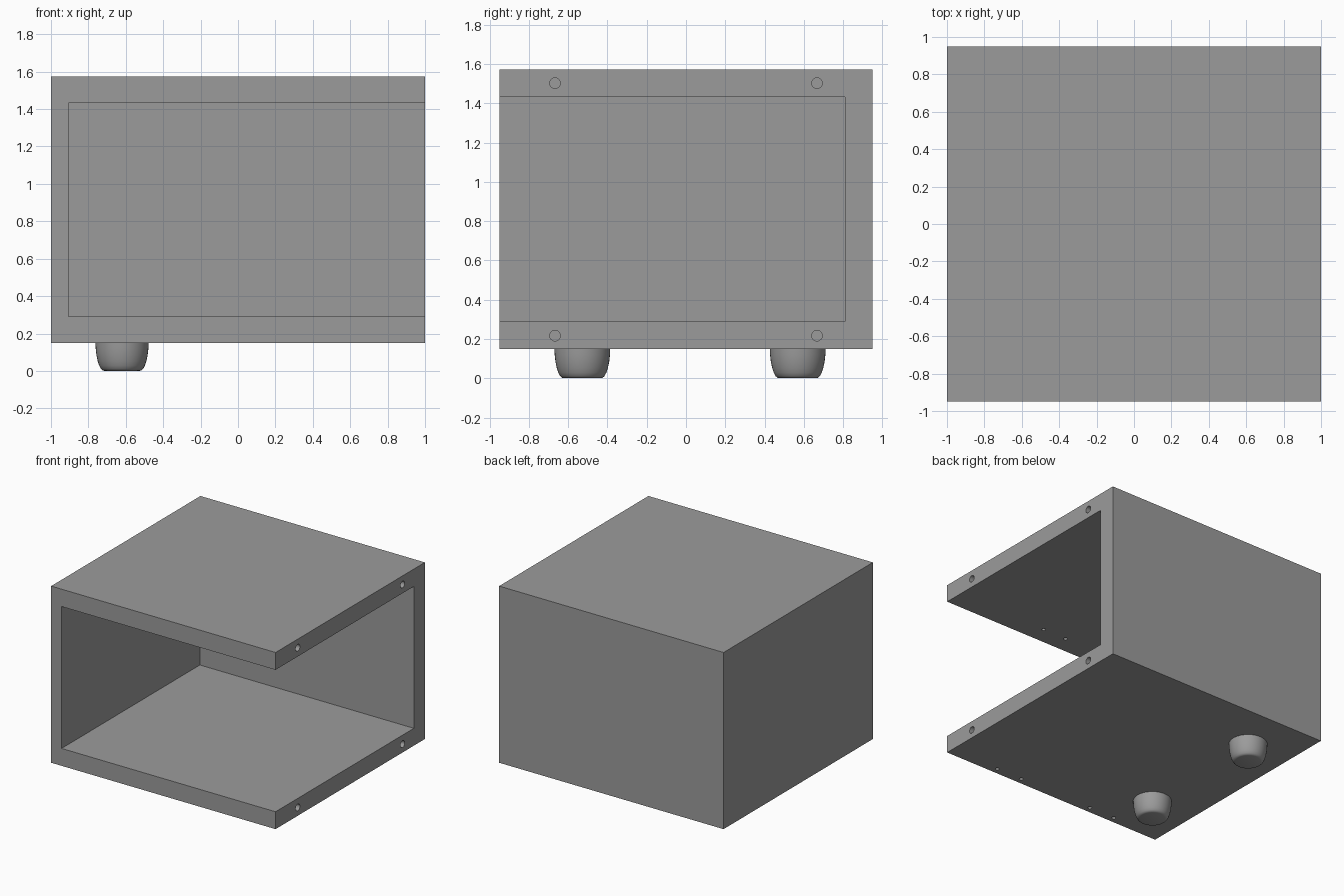
import bpy
import bmesh
import math
from mathutils import Matrix, Vector

if "Cube" in bpy.data.objects:
    bpy.data.objects.remove(bpy.data.objects["Cube"])

grey = bpy.data.materials.new("grey")
grey.diffuse_color = (0.33, 0.33, 0.33, 1)
grey.use_nodes = True
grey.node_tree.nodes["Principled BSDF"].inputs["Base Color"].default_value = grey.diffuse_color


def add_object(name, bm):
    bmesh.ops.recalc_face_normals(bm, faces=bm.faces)
    mesh = bpy.data.meshes.new(name)
    bm.to_mesh(mesh)
    bm.free()
    mesh.materials.append(grey)
    obj = bpy.data.objects.new(name, mesh)
    bpy.context.collection.objects.link(obj)
    return obj


def box(name, low, high):
    bm = bmesh.new()
    low, high = Vector(low), Vector(high)
    size = high - low
    matrix = Matrix.Translation((low + high) / 2) @ Matrix.Diagonal((*size, 1))
    bmesh.ops.create_cube(bm, size=1, matrix=matrix)
    return add_object(name, bm)


def activate(obj):
    bpy.ops.object.select_all(action='DESELECT')
    obj.select_set(True)
    bpy.context.view_layer.objects.active = obj


def cut(obj, cutter):
    cutter.hide_render = True
    mod = obj.modifiers.new("cut", 'BOOLEAN')
    mod.operation = 'DIFFERENCE'
    mod.solver = 'EXACT'
    mod.object = cutter
    activate(obj)
    bpy.ops.object.modifier_apply(modifier=mod.name)
    bpy.data.objects.remove(cutter)


# Cabinet shell, open at the front and on the right
cabinet = box("cabinet", (-1, -0.95, 0.15), (1, 0.95, 1.573))
cut(cabinet, box("cavity", (-0.907, -1.2, 0.29), (1.2, 0.81, 1.433)))

# Blind dowel and screw holes
drill = bmesh.new()


def hole(center, radius, depth, axis):
    turn = Matrix.Rotation(math.pi / 2, 4, 'Y') if axis == 'X' else Matrix()
    bmesh.ops.create_cone(drill, cap_ends=True, segments=24, radius1=radius,
                          radius2=radius, depth=2 * depth,
                          matrix=Matrix.Translation(center) @ turn)


for y in (-0.667, 0.667):
    for z in (0.217, 1.503):
        hole((1, y, z), 0.027, 0.12, 'X')
for x in (-0.56, -0.33, 0.33, 0.56):
    hole((x, -0.90, 0.15), 0.015, 0.08, 'Z')
for x in (-0.02, 0.19):
    hole((x, -0.81, 1.433), 0.015, 0.08, 'Z')
cut(cabinet, add_object("drill", drill))

# Rounded feet, lathed from a profile
profile = [(0, 0.15), (0.142, 0.15), (0.141, 0.12), (0.137, 0.085),
           (0.130, 0.052), (0.122, 0.028), (0.113, 0.011), (0.104, 0.003),
           (0.094, 0), (0, 0)]
for name, y in (("front_foot", -0.528), ("back_foot", 0.569)):
    bm = bmesh.new()
    verts = [bm.verts.new((r, 0, z)) for r, z in profile]
    edges = [bm.edges.new(pair) for pair in zip(verts, verts[1:])]
    bmesh.ops.spin(bm, geom=verts + edges, cent=(0, 0, 0), axis=(0, 0, 1),
                   angle=2 * math.pi, steps=40)
    bmesh.ops.remove_doubles(bm, verts=bm.verts, dist=0.0005)
    foot = add_object(name, bm)
    foot.location = (-0.62, y, 0)
    activate(foot)
    bpy.ops.object.shade_smooth_by_angle(angle=math.radians(40))
